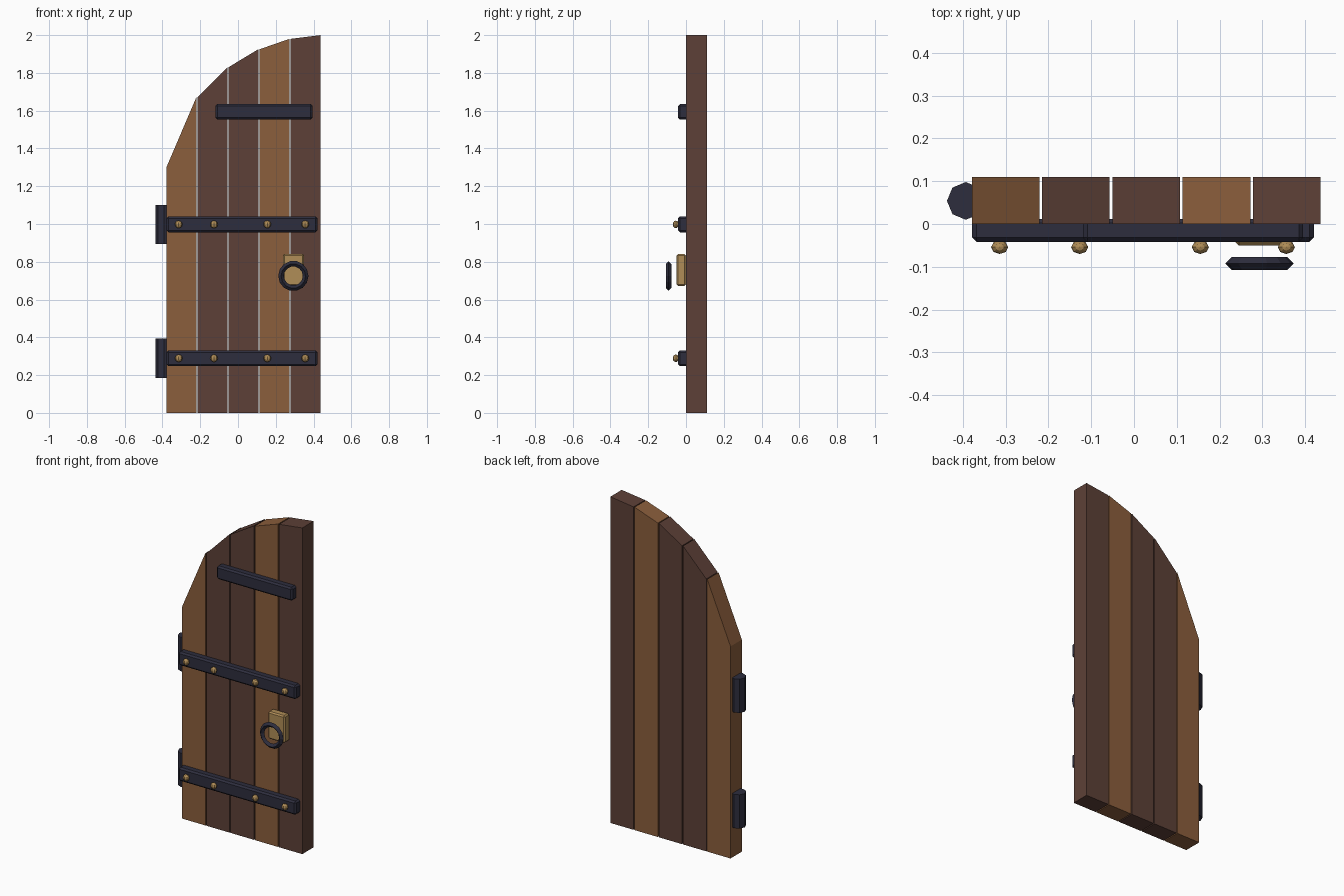
import bpy, bmesh, math
from mathutils import Matrix

if "Cube" in bpy.data.objects:
    bpy.data.objects.remove(bpy.data.objects["Cube"])


def material(name, hex_code):
    def lin(c):
        c /= 255
        return c / 12.92 if c <= 0.04045 else ((c + 0.055) / 1.055) ** 2.4
    m = bpy.data.materials.new(name)
    m.diffuse_color = [lin(int(hex_code[i:i + 2], 16)) for i in (0, 2, 4)] + [1]
    m.use_nodes = True
    m.node_tree.nodes["Principled BSDF"].inputs["Base Color"].default_value = m.diffuse_color
    return m


LIGHT = material("light_wood", "8B5E3C")
DARK = material("dark_wood", "5D4037")
IRON = material("dark_iron", "2D2D3D")
BRASS = material("brass", "B08D57")


def add_object(name, bm, mat):
    bmesh.ops.recalc_face_normals(bm, faces=bm.faces)
    me = bpy.data.meshes.new(name)
    bm.to_mesh(me)
    bm.free()
    me.materials.append(mat)
    ob = bpy.data.objects.new(name, me)
    bpy.context.collection.objects.link(ob)
    return ob


def box(name, lo, hi, mat, chamfer):
    bm = bmesh.new()
    size = [b - a for a, b in zip(lo, hi)]
    mid = [(a + b) / 2 for a, b in zip(lo, hi)]
    bmesh.ops.create_cube(bm, size=1, matrix=Matrix.Translation(mid) @ Matrix.Diagonal((*size, 1)))
    bmesh.ops.bevel(bm, geom=bm.edges[:], offset=chamfer, segments=1, affect='EDGES')
    return add_object(name, bm, mat)


# Vertical planks, tops cut along a half arch
PITCH, WIDTH, LEFT, DEPTH = 0.1643, 0.158, -0.379, 0.11
arch = [1.30, 1.67, 1.83, 1.925, 1.98, 2.0]
for i, mat in enumerate((LIGHT, DARK, DARK, LIGHT, DARK)):
    x0 = LEFT + i * PITCH
    x1 = x0 + WIDTH
    bm = bmesh.new()
    outline = [(x0, 0), (x1, 0), (x1, arch[i + 1]), (x0, arch[i])]
    face = bm.faces.new([bm.verts.new((x, 0, z)) for x, z in outline])
    ext = bmesh.ops.extrude_face_region(bm, geom=[face])
    bmesh.ops.translate(bm, vec=(0, DEPTH, 0),
                        verts=[g for g in ext["geom"] if isinstance(g, bmesh.types.BMVert)])
    add_object(f"plank_{i + 1}", bm, mat)

# Iron straps with studs, and hinge barrels behind them
for label, z in (("lower", 0.289), ("middle", 0.998)):
    box(f"{label}_strap", (-0.378, -0.042, z - 0.042), (0.42, 0.012, z + 0.042), IRON, 0.01)
    bm = bmesh.new()
    bmesh.ops.create_cone(bm, cap_ends=True, segments=8, radius1=0.044, radius2=0.044,
                          depth=0.207, matrix=Matrix.Translation((-0.393, 0.054, z)))
    add_object(f"{label}_hinge", bm, IRON)
    for k, x in enumerate((-0.314, -0.127, 0.155, 0.356)):
        bm = bmesh.new()
        bmesh.ops.create_uvsphere(bm, u_segments=8, v_segments=6, radius=0.02,
                                  matrix=Matrix.Translation((x, -0.054, z))
                                  @ Matrix.Diagonal((1, 0.8, 1, 1)))
        add_object(f"{label}_stud_{k + 1}", bm, BRASS)
box("upper_strap", (-0.119, -0.042, 1.553), (0.395, 0.012, 1.635), IRON, 0.01)

# Brass lock plate and iron ring pull
box("lock_plate", (0.237, -0.05, 0.673), (0.35, 0.0, 0.841), BRASS, 0.008)
bpy.ops.mesh.primitive_torus_add(major_segments=14, minor_segments=4, major_radius=0.065,
                                 minor_radius=0.015, location=(0.293, -0.092, 0.725),
                                 rotation=(math.pi / 2, 0, 0))
ring = bpy.context.object
ring.name = "ring_pull"
ring.data.materials.append(IRON)
for p in ring.data.polygons:
    p.use_smooth = False
